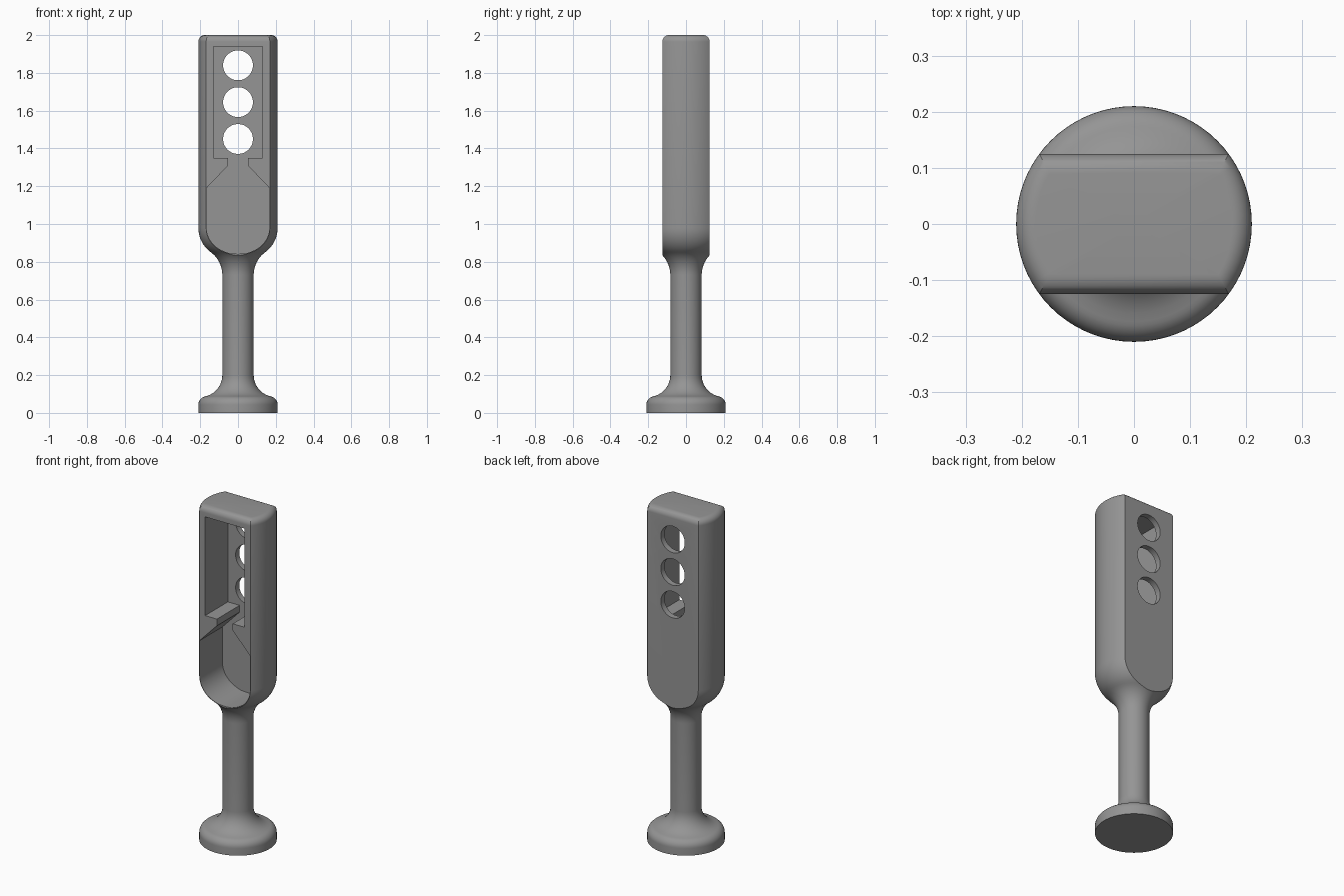
import bpy, bmesh, math

if "Cube" in bpy.data.objects:
    bpy.data.objects.remove(bpy.data.objects["Cube"])

R, HALF = 0.21, 0.125          # body radius, half thickness of the flattened head


def arc(cx, cz, r, a0, a1, n=10):
    """Points on an arc, angles in degrees."""
    return [(cx + r * math.cos(math.radians(a0 + (a1 - a0) * i / n)),
             cz + r * math.sin(math.radians(a0 + (a1 - a0) * i / n))) for i in range(n + 1)]


def make_object(name, bm):
    bmesh.ops.recalc_face_normals(bm, faces=bm.faces)
    mesh = bpy.data.meshes.new(name)
    bm.to_mesh(mesh)
    bm.free()
    obj = bpy.data.objects.new(name, mesh)
    bpy.context.collection.objects.link(obj)
    return obj


def prism(name, points, offset):
    """Fill a polygon and extrude it along an offset."""
    bm = bmesh.new()
    face = bm.faces.new([bm.verts.new(p) for p in points])
    ext = bmesh.ops.extrude_face_region(bm, geom=[face])
    bmesh.ops.translate(bm, vec=offset, verts=[v for v in ext["geom"] if isinstance(v, bmesh.types.BMVert)])
    return make_object(name, bm)


def boolean(target, cutter, operation):
    mod = target.modifiers.new(cutter.name, "BOOLEAN")
    mod.operation, mod.object, mod.solver = operation, cutter, "EXACT"
    bpy.context.view_layer.objects.active = target
    bpy.ops.object.modifier_apply(modifier=mod.name)
    bpy.data.objects.remove(cutter)


# Round profile: foot, stem, flared head with rounded top
flare = arc(0.233, 0.73, 0.15, 180, 126.2) + arc(0.05, 0.98, 0.16, -53.8, 0)[1:]
profile = ([(0, 0), (R, 0)] + arc(0.1645, 0.043, 0.0455, 0, 78, 8)
           + arc(0.198, 0.2, 0.115, 258, 180)[1:]
           + flare + arc(R - 0.035, 1.965, 0.035, 0, 90, 8) + [(0, 2)])
bm = bmesh.new()
verts = [bm.verts.new((x, 0, z)) for x, z in profile]
edges = [bm.edges.new(pair) for pair in zip(verts, verts[1:])]
bmesh.ops.spin(bm, geom=verts + edges, cent=(0, 0, 0), axis=(0, 0, 1), angle=math.tau, steps=72)
bmesh.ops.remove_doubles(bm, verts=bm.verts, dist=1e-5)
holder = make_object("tool_body", bm)

# Flatten the head front and back, rounding its top edges
right = [(0.4, -0.1), (0.4, 0.5), (HALF, 0.5)] + arc(HALF - 0.035, 1.965, 0.035, 0, 90, 8)
outline = right + [(-y, z) for y, z in reversed(right)]
boolean(holder, prism("head_slab", [(-0.5, y, z) for y, z in outline], (1, 0, 0)), "INTERSECT")

# Front pocket: rounded lower bay, narrow neck and rectangular upper bay
bay = [(math.sqrt(x * x - HALF * HALF) - 0.002, z + 0.003) for x, z in flare if x > HALF + 0.003]
right = bay + [(0.167, 1.19), (0.052, 1.31), (0.052, 1.35), (0.13, 1.35), (0.13, 1.94)]
outline = [(0, 0.842)] + right + [(-x, z) for x, z in reversed(right)]
boolean(holder, prism("pocket", [(x, -0.3, z) for x, z in outline], (0, 0.39, 0)), "DIFFERENCE")

# Three round holes through the back wall
for z in (1.45, 1.645, 1.84):
    circle = arc(0, z, 0.079, 0, 360, 48)[:-1]
    boolean(holder, prism("hole", [(x, 0, h) for x, h in circle], (0, 0.3, 0)), "DIFFERENCE")

# Grey finish
grey = bpy.data.materials.new("grey")
grey.diffuse_color = (0.3, 0.3, 0.3, 1)
grey.use_nodes = True
grey.node_tree.nodes["Principled BSDF"].inputs["Base Color"].default_value = grey.diffuse_color
holder.data.materials.clear()
holder.data.materials.append(grey)
bpy.ops.object.select_all(action="DESELECT")
holder.select_set(True)
bpy.context.view_layer.objects.active = holder
bpy.ops.object.shade_smooth_by_angle(angle=math.radians(30))
